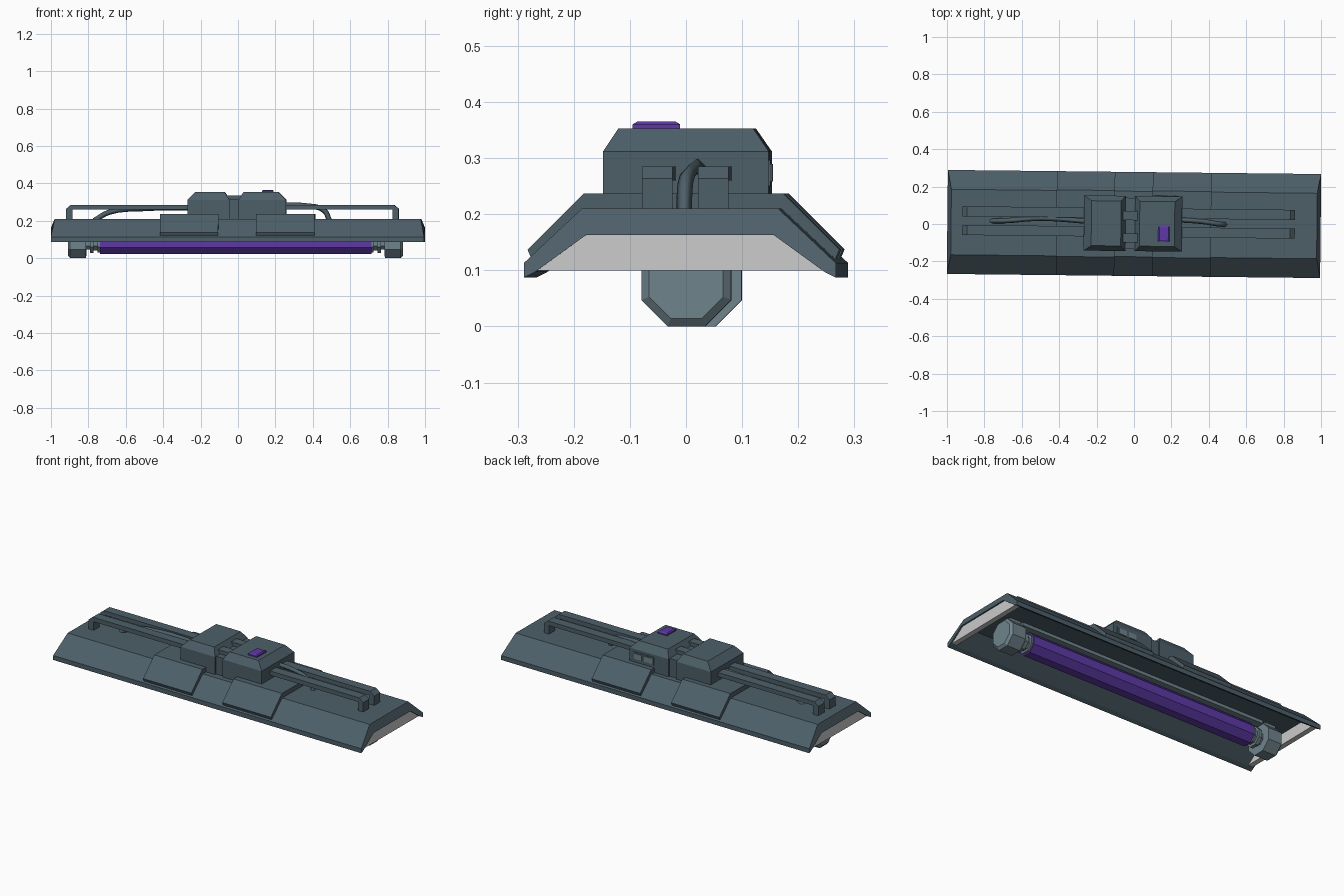
import bpy, bmesh, math
from mathutils import Matrix, Vector

if "Cube" in bpy.data.objects:
    bpy.data.objects.remove(bpy.data.objects["Cube"])

TURN = Matrix.Rotation(-0.011, 4, 'Z')   # whole lamp sits slightly skewed


def material(name, rgb):
    m = bpy.data.materials.new(name)
    m.diffuse_color = (*rgb, 1)
    m.use_nodes = True
    m.node_tree.nodes["Principled BSDF"].inputs["Base Color"].default_value = m.diffuse_color
    return m


SLATE = material("slate", (0.075, 0.115, 0.14))
STEEL = material("steel", (0.16, 0.23, 0.26))
PURPLE = material("purple", (0.11, 0.04, 0.38))
WHITE = material("white", (0.72, 0.75, 0.73))


def loft(name, rings, mat):
    """Join equal-length rings of 3D points and cap both ends."""
    bm = bmesh.new()
    rows = [[bm.verts.new(TURN @ Vector(p)) for p in ring] for ring in rings]
    n = len(rows[0])
    for a, b in zip(rows, rows[1:]):
        for i in range(n):
            j = (i + 1) % n
            bm.faces.new((a[i], a[j], b[j], b[i]))
    bm.faces.new(rows[0][::-1])
    bm.faces.new(rows[-1])
    bmesh.ops.recalc_face_normals(bm, faces=bm.faces)
    me = bpy.data.meshes.new(name)
    bm.to_mesh(me)
    bm.free()
    me.materials.append(mat)
    ob = bpy.data.objects.new(name, me)
    bpy.context.collection.objects.link(ob)
    return ob


def along_x(name, profile, x0, x1, mat):
    return loft(name, [[(x, y, z) for y, z in profile] for x in (x0, x1)], mat)


def along_y(name, profile, y0, y1, mat):
    return loft(name, [[(x, y, z) for x, z in profile] for y in (y0, y1)], mat)


def stack(name, layers, mat):
    """Rectangular layers (x0, x1, y0, y1, z), bottom to top."""
    return loft(name, [[(a, c, z), (b, c, z), (b, d, z), (a, d, z)]
                       for a, b, c, d, z in layers], mat)


def box(name, x0, x1, y0, y1, z0, z1, mat):
    return stack(name, [(x0, x1, y0, y1, z0), (x0, x1, y0, y1, z1)], mat)


def octagon(name, stations, cy, cz, mat):
    """Eight-sided turned part along x; stations are (x, flat radius)."""
    k = 1 / math.cos(math.pi / 8)
    ang = [math.pi / 8 + i * math.pi / 4 for i in range(8)]
    return loft(name, [[(x, cy + r * k * math.cos(a), cz + r * k * math.sin(a))
                        for a in ang] for x, r in stations], mat)


def mirrored(half):
    return half + [(-y, z) for y, z in reversed(half)]


# Hood shell with slightly sloped ends
hood_profile = (mirrored([(-.278, .087), (-.278, .113), (-.175, .21)])
                + mirrored([(-.258, .097), (-.167, .163)])[::-1])
loft("hood", [[(s * (.978 if z > .2 else .998), y, z) for y, z in hood_profile]
              for s in (-1, 1)], SLATE)

# Pale end plates closing the hood
for s, side in ((-1, "left"), (1, "right")):
    along_x(side + "_end_plate", mirrored([(-.262, .1), (-.167, .164)]),
            s * .96, s * .99, WHITE)

# Raised armour panels wrapped over the hood
panel = (mirrored([(-.27, .118), (-.278, .137), (-.178, .237)])
         + mirrored([(-.25, .118), (-.168, .19)])[::-1])
for side, a, b in (("left", -.415, -.103), ("right", .098, .412)):
    along_x(side + "_panel", panel, a, b, SLATE)

# Control housing: two chamfered blocks joined by a lower bridge
stack("housing_left", [(-.268, -.045, -.145, .15, .2), (-.268, -.045, -.145, .15, .312),
                       (-.228, -.07, -.118, .122, .353)], SLATE)
stack("housing_right", [(.005, .257, -.145, .15, .2), (.005, .257, -.145, .15, .312),
                        (.03, .217, -.118, .122, .353)], SLATE)
box("housing_bridge", -.05, .01, -.135, .14, .2, .313, SLATE)
for name, a, b in (("front_rib", -.1, -.05), ("back_rib", .02, .07)):
    box(name, -.06, .02, a, b, .3, .335, SLATE)

# Purple button and the small sockets on the back
stack("button", [(.13, .19, -.093, -.009, .35), (.13, .19, -.093, -.009, .36),
                 (.136, .184, -.085, -.017, .365)], PURPLE)
box("socket_frame", .1, .235, .145, .153, .25, .297, SLATE)
for name, a in (("socket_a", .11), ("socket_b", .175)):
    box(name, a, a + .05, .15, .156, .258, .289, STEEL)

# Twin handle rails on each side
for side, s, end in (("left", -1, .918), ("right", 1, .86)):
    rail = [(.24, .26), (end - .033, .26), (end - .033, .2), (end, .2),
            (end, .264), (end - .025, .285), (.24, .285)]
    for row, cy in (("front", -.042), ("back", .058)):
        along_y(f"{side}_{row}_rail", [(s * x, z) for x, z in rail],
                cy - .027, cy + .027, SLATE)


# Sagging cables from the housing into the hood
def cable(name, pts):
    cu = bpy.data.curves.new(name, 'CURVE')
    cu.dimensions = '3D'
    cu.bevel_depth = .014
    cu.bevel_resolution = 0
    cu.resolution_u = 4
    sp = cu.splines.new('BEZIER')
    sp.bezier_points.add(len(pts) - 1)
    for bp, p in zip(sp.bezier_points, pts):
        bp.co = TURN @ Vector(p)
        bp.handle_left_type = bp.handle_right_type = 'AUTO'
    cu.materials.append(SLATE)
    bpy.context.collection.objects.link(bpy.data.objects.new(name, cu))


cable("left_cable", [(-.25, .012, .27), (-.5, .025, .265), (-.69, .01, .245), (-.77, .008, .2)])
cable("right_cable", [(.24, .025, .285), (.36, .018, .28), (.46, .004, .255), (.49, .002, .2)])

# Light tube with collars, end caps and backing bar
CY, CZ = .01, .08
octagon("light_tube", [(-.738, .058), (.713, .058)], CY, CZ, PURPLE)
for side, s, off in (("left", -1, .027), ("right", 1, 0)):
    octagon(side + "_collar", [(s * (x + off), r) for x, r in (
        (.705, .05), (.725, .05), (.725, .038), (.745, .038), (.745, .052),
        (.765, .052), (.765, .035), (.8, .035))], CY, CZ, STEEL)
    octagon(side + "_cap", [(s * (x + off), r) for x, r in (
        (.785, .08), (.87, .08), (.882, .066))], CY, CZ, STEEL)
    a, b = sorted((s * (.79 + off), s * (.86 + off)))
    box(side + "_cap_mount", a, b, -.035, .055, .13, .17, STEEL)
box("backing_bar", -.8, .78, -.04, .06, .145, .168, STEEL)
